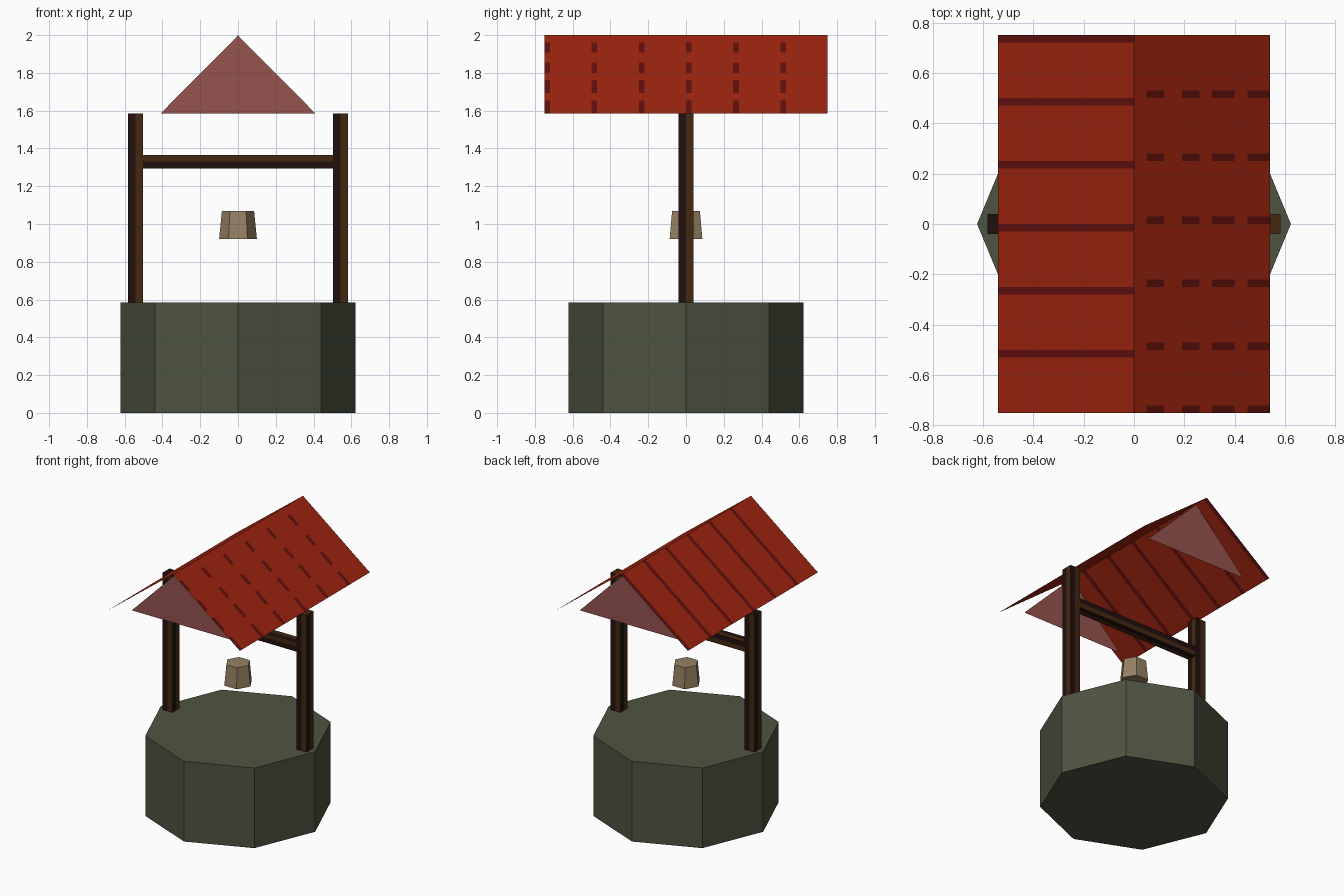
import bpy, bmesh
from math import radians, pi
from mathutils import Matrix, Vector

cube = bpy.data.objects.get("Cube")
if cube:
    bpy.data.objects.remove(cube)


def material(name, rgb):
    """Flat material from 0-255 screen values."""
    lin = [((c / 255 + 0.055) / 1.055) ** 2.4 if c > 10 else c / 3295 for c in rgb]
    mat = bpy.data.materials.new(name)
    mat.use_nodes = True
    mat.diffuse_color = (*lin, 1)
    bsdf = mat.node_tree.nodes["Principled BSDF"]
    bsdf.inputs["Base Color"].default_value = (*lin, 1)
    bsdf.inputs["Roughness"].default_value = 0.9
    return mat


STONE = material("mossy stone", (78, 84, 65))
RED = material("roof red", (158, 36, 15))
DARK_RED = material("roof seam red", (98, 16, 14))
PINK = material("gable pink", (150, 83, 80))
BROWN = material("wood brown", (68, 40, 16))
DARK_BROWN = material("dark wood", (32, 16, 14))
TAN = material("bucket tan", (150, 128, 100))


def finish(bm, name, mats):
    mesh = bpy.data.meshes.new(name)
    bm.to_mesh(mesh)
    bm.free()
    for m in mats:
        mesh.materials.append(m)
    obj = bpy.data.objects.new(name, mesh)
    bpy.context.collection.objects.link(obj)
    return obj


def split(bm, co, normal):
    geom = bm.verts[:] + bm.edges[:] + bm.faces[:]
    bmesh.ops.bisect_plane(bm, geom=geom, plane_co=co, plane_no=normal)


def prism(name, sides, r_low, r_high, z_low, z_high, mat):
    """Capped prism or cone frustum with a corner on +x."""
    bm = bmesh.new()
    bmesh.ops.create_cone(bm, cap_ends=True, segments=sides, radius1=r_low,
                          radius2=r_high, depth=z_high - z_low)
    first = max(bm.verts, key=lambda v: v.co.x + v.co.z * 0.001)
    turn = -Vector((1, 0)).angle_signed(first.co.xy)
    step = 2 * pi / sides
    turn = turn - round(turn / step) * step
    bmesh.ops.rotate(bm, verts=bm.verts, matrix=Matrix.Rotation(turn, 3, "Z"))
    bmesh.ops.translate(bm, verts=bm.verts, vec=(0, 0, (z_low + z_high) / 2))
    return finish(bm, name, [mat])


def timber(name, width, length, location, brown_cap, lying=False):
    """Square timber; each side is half dark grain, half brown."""
    bm = bmesh.new()
    bmesh.ops.create_cube(bm, size=1)
    bmesh.ops.scale(bm, verts=bm.verts, vec=(width, width, length))
    split(bm, (0, 0, 0), (1, 0, 0))
    split(bm, (0, 0, 0), (0, 1, 0))
    bm.normal_update()
    for f in bm.faces:
        along = Vector((0, 0, 1)).cross(f.normal)
        brown = f.calc_center_median().dot(along) > 0
        if abs(f.normal.z) > 0.5:
            brown = brown_cap
        f.material_index = 0 if brown else 1
    if lying:
        bmesh.ops.rotate(bm, verts=bm.verts, matrix=Matrix.Rotation(radians(-90), 3, "Y"))
    obj = finish(bm, name, [BROWN, DARK_BROWN])
    obj.location = location
    return obj


RIDGE, EAVE, HALF_W, HALF_L = 2.0, 1.585, 0.54, 0.75
SEAMS = [0.735 - 0.25 * i for i in range(6)]
DASHES = [(0.05, 0.12), (0.19, 0.26), (0.31, 0.40), (0.45, 0.54)]


def roof_slope(name, turned):
    """Thin roof sheet with seams; the turned one has broken seams."""
    bm = bmesh.new()
    corners = [(0, -HALF_L, RIDGE), (0, HALF_L, RIDGE),
               (-HALF_W, HALF_L, EAVE), (-HALF_W, -HALF_L, EAVE)]
    bm.faces.new([bm.verts.new(c) for c in corners])
    for y in SEAMS:
        for edge in (y - 0.015, y + 0.015):
            if edge < HALF_L - 0.001:
                split(bm, (0, edge, 0), (0, 1, 0))
    if turned:
        for x in [e for d in DASHES for e in d if e < HALF_W]:
            split(bm, (-x, 0, 0), (1, 0, 0))
    for f in bm.faces:
        c = f.calc_center_median()
        seam = any(abs(c.y - y) < 0.014 for y in SEAMS)
        dash = any(a < -c.x < b for a, b in DASHES)
        f.material_index = 1 if seam and (dash or not turned) else 0
    if turned:
        bmesh.ops.rotate(bm, verts=bm.verts, matrix=Matrix.Rotation(pi, 3, "Z"))
    bm.normal_update()
    if sum(f.normal.z for f in bm.faces) < 0:
        bmesh.ops.reverse_faces(bm, faces=bm.faces)
    return finish(bm, name, [RED, DARK_RED])


# Stone base and hanging bucket
prism("stone_base", 8, 0.623, 0.623, 0, 0.585, STONE)
prism("bucket", 6, 0.1, 0.085, 0.92, 1.07, TAN)

# Posts and crossbeam
timber("right_post", 0.08, 1.0, (-0.542, 0, 1.085), False)
timber("left_post", 0.08, 1.0, (0.542, 0, 1.085), True)
timber("crossbeam", 0.07, 1.004, (0, 0, 1.33), True, lying=True)

# Roof
roof_slope("right_roof", False)
roof_slope("left_roof", True)

# Gable panels
for name, y in (("front_gable", -0.64), ("back_gable", 0.64)):
    bm = bmesh.new()
    tri = [(-0.41, y, EAVE), (0.41, y, EAVE), (0, y, RIDGE - 0.002)]
    if y > 0:
        tri.reverse()
    bm.faces.new([bm.verts.new(p) for p in tri])
    finish(bm, name, [PINK])
